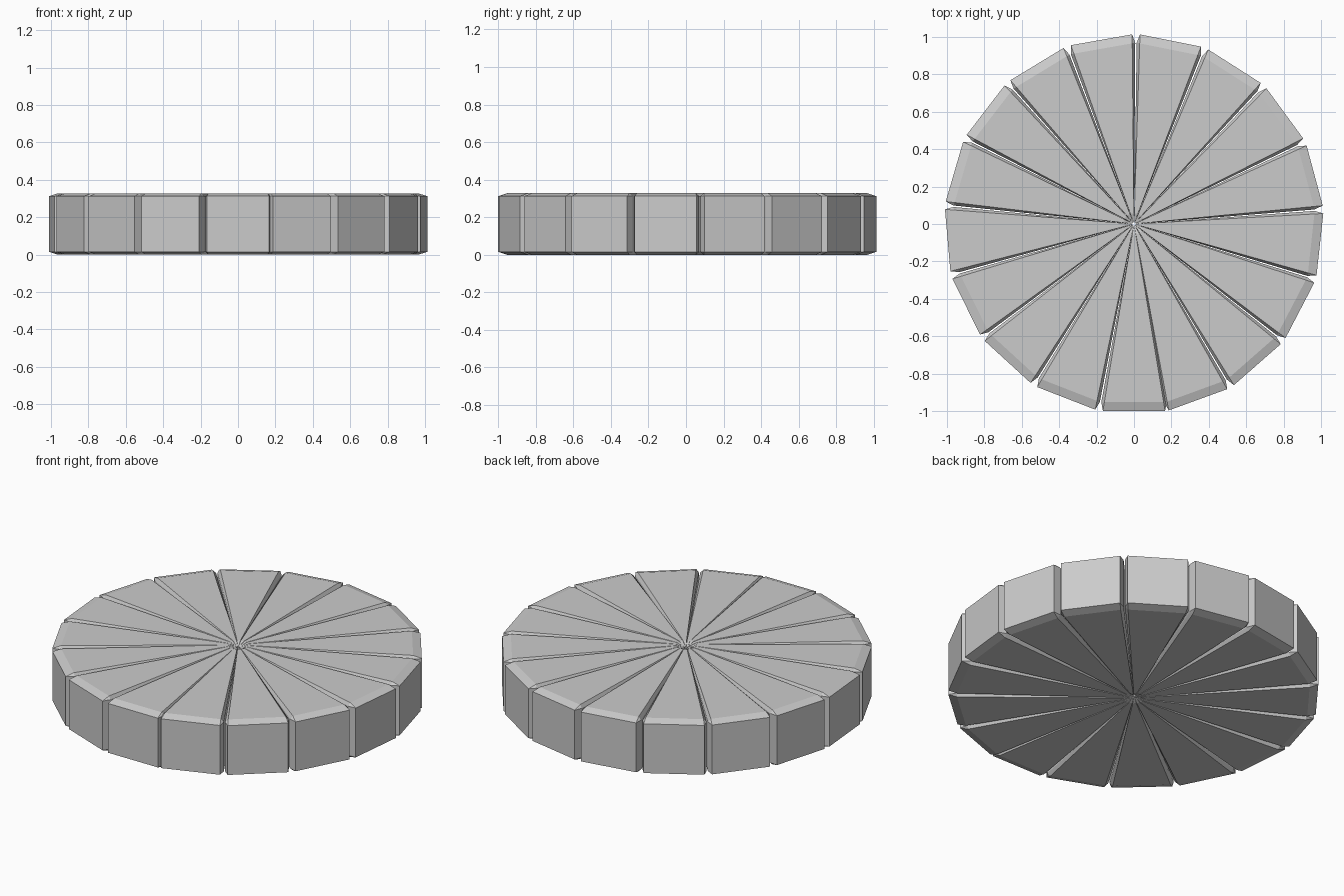
import bpy, bmesh
from math import radians
from mathutils import Matrix

if "Cube" in bpy.data.objects:
    bpy.data.objects.remove(bpy.data.objects["Cube"])

COUNT, STEP = 17, 21.25        # wedges and angle between them
HEIGHT, SLOPE = 0.328, 0.1835  # disc thickness, half width per unit radius
INNER, OUTER = 0.01, 1.0
BEVEL = 0.0475

# One wedge: a bevelled unit cube, stretched and tapered towards the centre
bm = bmesh.new()
bmesh.ops.create_cube(bm, size=1)
bmesh.ops.bevel(bm, geom=bm.edges[:], offset=BEVEL, offset_type='OFFSET',
                segments=1, affect='EDGES', profile=0.5)
for v in bm.verts:
    radius = INNER + (0.5 - v.co.y) * (OUTER - INNER)
    v.co = (2 * v.co.x * SLOPE * radius, -radius, (v.co.z + 0.5) * HEIGHT)
bmesh.ops.recalc_face_normals(bm, faces=bm.faces[:])
mesh = bpy.data.meshes.new("wedge")
bm.to_mesh(mesh)
bm.free()

# Ring of wedges, running clockwise from the front
for i in range(COUNT):
    wedge = bpy.data.objects.new(f"wedge_{i + 1}", mesh)
    wedge.matrix_world = Matrix.Rotation(radians(-STEP * i), 4, 'Z')
    bpy.context.collection.objects.link(wedge)
